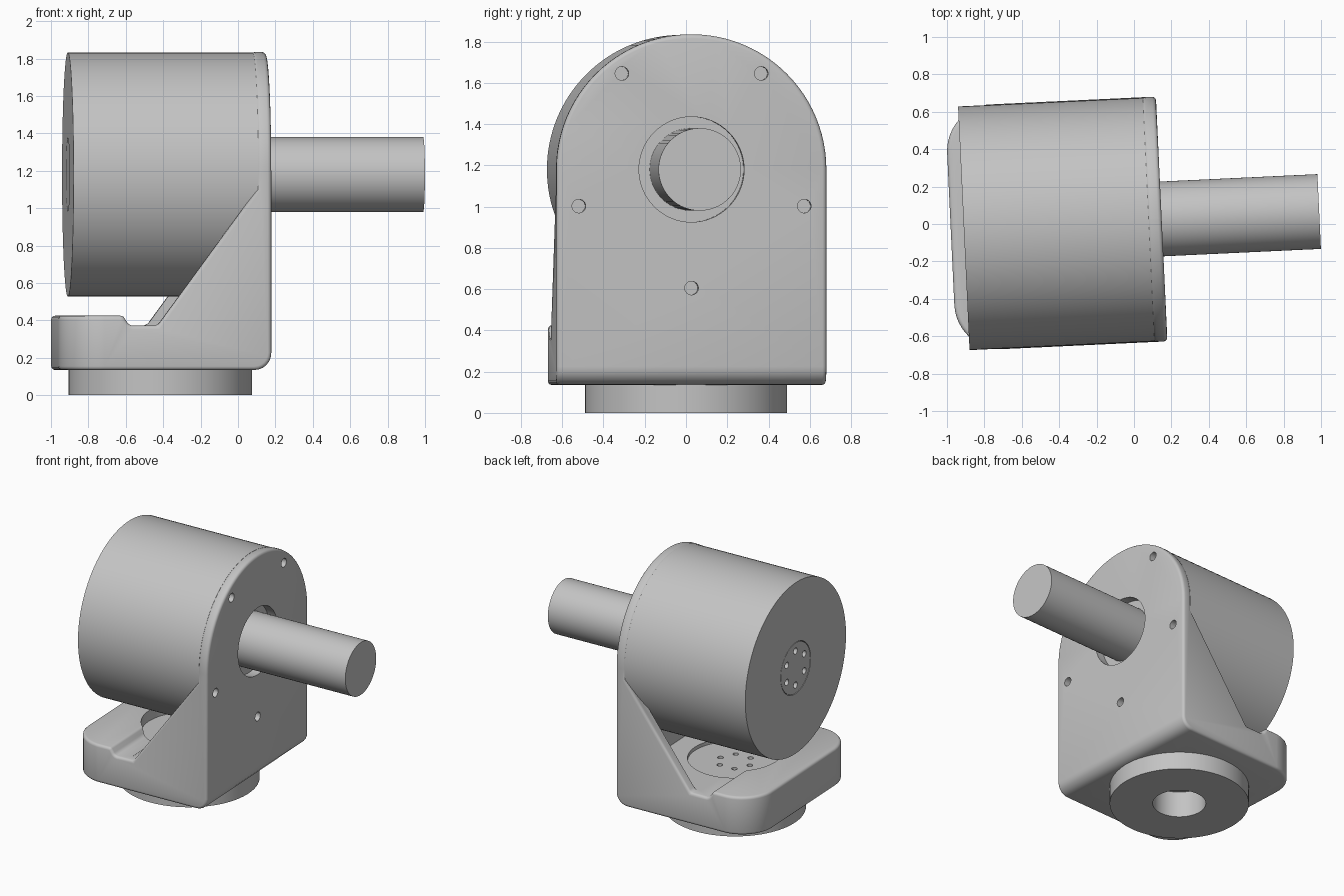
import bpy, bmesh
from math import sin, cos, tan, pi, radians
from mathutils import Matrix, Vector

cube = bpy.data.objects.get("Cube")
if cube:
    bpy.data.objects.remove(cube, do_unlink=True)

grey = bpy.data.materials.new("plain grey")
grey.use_nodes = True
colour = (0.55, 0.55, 0.55, 1)
grey.diffuse_color = colour
for node in grey.node_tree.nodes:
    if node.type == 'BSDF_PRINCIPLED':
        node.inputs["Base Color"].default_value = colour

AXIS_Z = 1.18      # height of the drum axis
BASE_X = -0.415    # centre of the pedestal
HALF = 0.655       # half width of the bracket


def circle(r, cx=0.0, cy=0.0, n=96):
    return [(cx + r * cos(2 * pi * i / n), cy + r * sin(2 * pi * i / n)) for i in range(n)]


def ring(count, r, cx, cy, start=0.0):
    return [(cx + r * cos(start + 2 * pi * i / count),
             cy + r * sin(start + 2 * pi * i / count)) for i in range(count)]


def rounded(corners, steps=12):
    """Outline from (x, y, radius) corners, each replaced by an arc."""
    out = []
    for i, (x, y, r) in enumerate(corners):
        p = Vector((x, y))
        if r == 0:
            out.append((x, y))
            continue
        a = (Vector(corners[i - 1][:2]) - p).normalized()
        b = (Vector(corners[(i + 1) % len(corners)][:2]) - p).normalized()
        half = a.angle(b) / 2
        centre = p + (a + b).normalized() * (r / sin(half))
        s = p + a * (r / tan(half)) - centre
        e = p + b * (r / tan(half)) - centre
        sweep = s.angle(e)
        for k in range(steps + 1):
            t = k / steps
            q = centre + (s * sin((1 - t) * sweep) + e * sin(t * sweep)) / sin(sweep)
            out.append((q.x, q.y))
    return out


def prism(name, outline, axis, lo, hi):
    """Extrude an outline along the x, y or z axis."""
    place = {'x': lambda p, q: (lo, p, q),
             'y': lambda p, q: (p, lo, q),
             'z': lambda p, q: (p, q, lo)}[axis]
    bm = bmesh.new()
    face = bm.faces.new([bm.verts.new(place(p, q)) for p, q in outline])
    new = bmesh.ops.extrude_face_region(bm, geom=[face])["geom"]
    move = Vector([(hi - lo) if axis == c else 0 for c in "xyz"])
    bmesh.ops.translate(bm, vec=move, verts=[g for g in new if isinstance(g, bmesh.types.BMVert)])
    bmesh.ops.recalc_face_normals(bm, faces=bm.faces)
    mesh = bpy.data.meshes.new(name)
    bm.to_mesh(mesh)
    bm.free()
    mesh.materials.append(grey)
    obj = bpy.data.objects.new(name, mesh)
    bpy.context.collection.objects.link(obj)
    return obj


def activate(obj):
    bpy.ops.object.select_all(action='DESELECT')
    obj.select_set(True)
    bpy.context.view_layer.objects.active = obj


def boolean(obj, tool, operation='DIFFERENCE'):
    mod = obj.modifiers.new("cut", 'BOOLEAN')
    mod.object, mod.operation, mod.solver = tool, operation, 'EXACT'
    activate(obj)
    bpy.ops.object.modifier_apply(modifier=mod.name)
    bpy.data.objects.remove(tool, do_unlink=True)


def drill(obj, centres, r, axis, lo, hi, n=24):
    for p, q in centres:
        boolean(obj, prism("drill", circle(r, p, q, n), axis, lo, hi))


# Bracket: side profile trimmed by its plan and by its arched end outline
bracket = prism("bracket", rounded([
    (-1.1, 0.135, 0), (0.149, 0.135, 0.09), (0.149, 1.95, 0), (0.072, 1.95, 0),
    (0.072, 1.10, 0), (-0.46, 0.372, 0), (-0.61, 0.372, 0.04),
    (-0.645, 0.425, 0.025), (-1.1, 0.425, 0)], 6), 'y', -0.8, 0.8)
boolean(bracket, prism("plan", rounded([
    (-0.98, -HALF - 0.001, 0.25), (0.3, -HALF - 0.001, 0),
    (0.3, HALF + 0.001, 0), (-0.98, HALF + 0.001, 0.25)]), 'z', 0, 2.1), 'INTERSECT')
boolean(bracket, prism("arch", rounded([
    (-HALF, 0.1, 0), (HALF, 0.1, 0),
    (HALF, AXIS_Z + HALF, HALF - 0.001), (-HALF, AXIS_Z + HALF, HALF - 0.001)], 24),
    'x', -1.3, 0.5), 'INTERSECT')
bevel = bracket.modifiers.new("soft edges", 'BEVEL')
bevel.width, bevel.segments = 0.02, 3
bevel.limit_method, bevel.angle_limit = 'ANGLE', radians(50)
activate(bracket)
bpy.ops.object.modifier_apply(modifier=bevel.name)

# Space between the two gussets, and the round seat in the floor
WALL = 0.585
boolean(bracket, prism("gap", [(-0.5, -WALL), (0.07, -WALL), (0.07, WALL), (-0.5, WALL)],
                       'z', 0.371, 2.1))
drill(bracket, [(BASE_X, 0)], 0.33, 'z', 0.345, 0.6, 64)
drill(bracket, ring(6, 0.12, BASE_X, 0), 0.02, 'z', 0.3, 0.6)
drill(bracket, [(BASE_X, 0)], 0.187, 'z', 0, 0.2, 64)

# Shaft opening and five bolt holes in the upright plate
drill(bracket, [(0, AXIS_Z)], 0.255, 'x', 0.03, 0.3, 64)
drill(bracket, ring(5, 0.575, 0, AXIS_Z, -pi / 2), 0.033, 'x', 0.03, 0.3)

# Round pedestal with a bore
pedestal = prism("pedestal", circle(0.49, BASE_X), 'z', 0, 0.145)
drill(pedestal, [(BASE_X, 0)], 0.187, 'z', -0.1, 0.3, 64)

# Drum with a seat for the end cap
drum = prism("drum", circle(0.652, 0, AXIS_Z, 128), 'x', -0.91, 0.08)
drill(drum, [(0, AXIS_Z)], 0.195, 'x', -1, -0.86, 64)

# End cap with a ring of six holes
end_cap = prism("end_cap", circle(0.191, 0, AXIS_Z, 64), 'x', -0.909, -0.85)
drill(end_cap, ring(6, 0.13, 0, AXIS_Z, pi / 2), 0.024, 'x', -1, -0.875)

# Output shaft
shaft = prism("shaft", circle(0.2, 0, AXIS_Z, 64), 'x', 0, 0.992)

# Turn the whole assembly slightly and shade it
turn = Matrix.Rotation(radians(2.7), 4, 'Z') @ Matrix.Translation((0, 0.02, 0))
for part in (bracket, pedestal, drum, end_cap, shaft):
    part.matrix_world = turn
    activate(part)
    bpy.ops.object.shade_smooth_by_angle(angle=radians(35))
